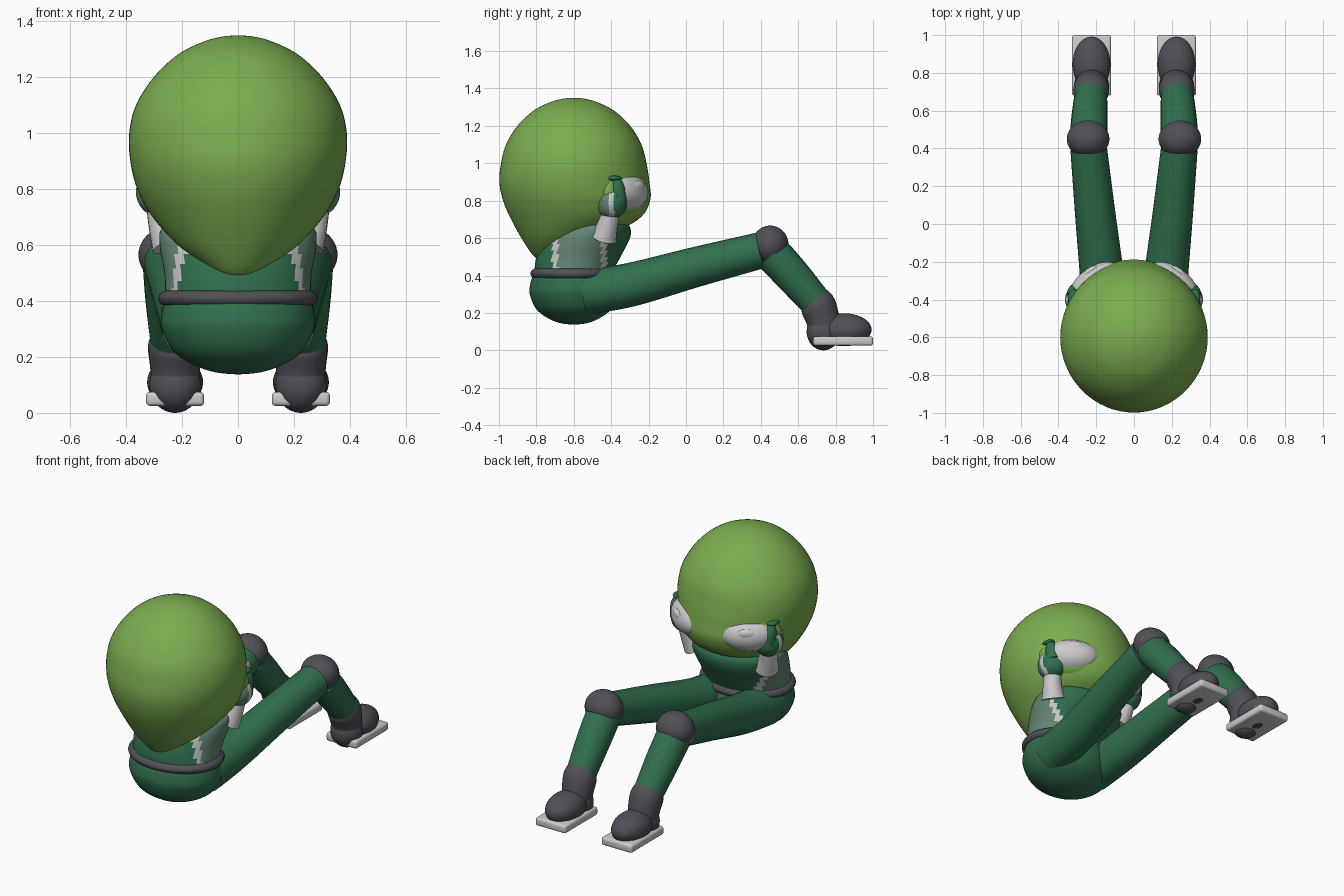
import bpy, bmesh, math
from mathutils import Vector

if "Cube" in bpy.data.objects:
    bpy.data.objects.remove(bpy.data.objects["Cube"])


def material(name, rgb):
    m = bpy.data.materials.new(name)
    m.diffuse_color = (*rgb, 1)
    m.use_nodes = True
    m.node_tree.nodes["Principled BSDF"].inputs["Base Color"].default_value = m.diffuse_color
    return m


LIME = material("lime skin", (0.20, 0.42, 0.08))
GREEN = material("suit green", (0.03, 0.16, 0.075))
PANEL = material("panel green", (0.13, 0.24, 0.17))
DARK = material("dark grey", (0.08, 0.08, 0.095))
WHITE = material("white", (0.68, 0.68, 0.68))


def finish(name, bm, mats):
    bmesh.ops.recalc_face_normals(bm, faces=bm.faces)
    me = bpy.data.meshes.new(name)
    bm.to_mesh(me)
    bm.free()
    ob = bpy.data.objects.new(name, me)
    bpy.context.collection.objects.link(ob)
    for m in mats:
        me.materials.append(m)
    for p in me.polygons:
        p.use_smooth = True
    return ob


def ellipsoid(name, loc, size, mat, rot=(0, 0, 0)):
    bm = bmesh.new()
    bmesh.ops.create_uvsphere(bm, u_segments=40, v_segments=24, radius=1)
    ob = finish(name, bm, [mat])
    ob.location, ob.scale, ob.rotation_euler = loc, size, rot
    return ob


def spline(rows, steps=6):
    """Smooth in-between rows through the given ones."""
    rows = [Vector(r) for r in rows]
    out = []
    for i in range(len(rows) - 1):
        a, b = rows[max(i - 1, 0)], rows[i]
        c, d = rows[i + 1], rows[min(i + 2, len(rows) - 1)]
        for k in range(steps):
            t = k / steps
            out.append(0.5 * (2 * b + (c - a) * t + (2 * a - 5 * b + 4 * c - d) * t ** 2
                              + (3 * b - a - 3 * c + d) * t ** 3))
    return out + [rows[-1]]


def loft(name, rows, mats, seg=64):
    """Stack of ellipses: each row is z, centre y, x radius, y radius."""
    bm = bmesh.new()
    rings = []
    for z, cy, rx, ry in spline(rows):
        rings.append([bm.verts.new((rx * math.cos(2 * math.pi * i / seg),
                                    cy + ry * math.sin(2 * math.pi * i / seg), z))
                      for i in range(seg)])
    for a, b in zip(rings, rings[1:]):
        for i in range(seg):
            j = (i + 1) % seg
            bm.faces.new((a[i], a[j], b[j], b[i]))
    bm.faces.new(rings[0])
    bm.faces.new(rings[-1])
    return finish(name, bm, mats)


def tube(name, points, mat):
    """Rounded limb through points x, y, z, radius."""
    cu = bpy.data.curves.new(name, 'CURVE')
    cu.dimensions = '3D'
    cu.bevel_depth, cu.bevel_resolution, cu.use_fill_caps = 1, 8, True
    sp = cu.splines.new('POLY')
    rows = spline(points)
    sp.points.add(len(rows) - 1)
    for p, r in zip(sp.points, rows):
        p.co, p.radius = (r[0], r[1], r[2], 1), r[3]
    sp.use_smooth = True
    cu.materials.append(mat)
    ob = bpy.data.objects.new(name, cu)
    bpy.context.collection.objects.link(ob)
    return ob


def stripe(ob, lo, hi, trim, min_x=0):
    """Pale band in y between lo and hi, with white trim at its edges."""
    for p in ob.data.polygons:
        c = ob.matrix_basis @ p.center
        if abs(c.x) > min_x and lo - trim < c.y < hi + trim:
            p.material_index = 1 if lo + trim < c.y < hi - trim else 2


# Egg-shaped head leaning over the torso
loft("head", [(0.48, -0.77, 0.005, 0.005), (0.495, -0.755, 0.06, 0.05), (0.53, -0.725, 0.12, 0.11),
              (0.60, -0.665, 0.215, 0.215), (0.70, -0.595, 0.305, 0.34), (0.80, -0.585, 0.36, 0.393),
              (0.90, -0.597, 0.385, 0.401), (1.0, -0.6, 0.389, 0.389), (1.1, -0.6, 0.365, 0.362),
              (1.2, -0.6, 0.302, 0.302), (1.28, -0.6, 0.217, 0.217), (1.325, -0.6, 0.13, 0.13),
              (1.345, -0.6, 0.06, 0.06), (1.35, -0.6, 0.005, 0.005)], [LIME])

# Torso with pale side panels
torso = loft("torso", [(0.36, -0.6, 0.26, 0.21), (0.42, -0.6, 0.26, 0.21), (0.5, -0.575, 0.263, 0.225),
                       (0.6, -0.53, 0.28, 0.23), (0.66, -0.50, 0.272, 0.2), (0.7, -0.48, 0.2, 0.14)],
             [GREEN, PANEL, WHITE])
stripe(torso, -0.70, -0.44, 0.015, 0.12)

# Pelvis and belt
loft("pelvis", [(0.138, -0.6, 0.01, 0.01), (0.145, -0.6, 0.08, 0.07), (0.17, -0.6, 0.155, 0.135),
                (0.22, -0.6, 0.23, 0.2), (0.3, -0.6, 0.272, 0.235), (0.36, -0.6, 0.272, 0.232),
                (0.41, -0.6, 0.26, 0.215)], [GREEN])
loft("belt", [(0.38, -0.6, 0.25, 0.2), (0.39, -0.6, 0.275, 0.222), (0.41, -0.6, 0.285, 0.232),
              (0.43, -0.6, 0.275, 0.222), (0.44, -0.6, 0.25, 0.2)], [DARK])

for side, s in (("left", -1), ("right", 1)):
    # Eye, its lid and pupil
    turn = (0, 0, -s * math.radians(36))
    ellipsoid(side + "_eyelid", (s * 0.19, -0.335, 0.85), (0.19, 0.085, 0.13), LIME, turn)
    ellipsoid(side + "_eye", (s * 0.2, -0.325, 0.845), (0.16, 0.1, 0.1), WHITE, turn)
    ellipsoid(side + "_pupil", (s * 0.235, -0.255, 0.875), (0.055, 0.022, 0.03), WHITE, turn)

    # Small raised arm beside the eye
    tube(side + "_arm", [(s * 0.24, -0.44, 0.6, 0.07), (s * 0.265, -0.42, 0.67, 0.055),
                         (s * 0.28, -0.4, 0.76, 0.05)], WHITE)
    hand = ellipsoid(side + "_hand", (s * 0.282, -0.4, 0.79), (0.083, 0.085, 0.088), GREEN)
    hand.data.materials.append(PANEL)
    hand.data.materials.append(WHITE)
    for p in hand.data.polygons:
        p.material_index = 1 if p.center.y < -0.15 else (2 if p.center.y < 0.2 else 0)
    tube(side + "_thumb", [(s * 0.305, -0.36, 0.8, 0.045), (s * 0.315, -0.365, 0.87, 0.038),
                           (s * 0.315, -0.38, 0.92, 0.02)], GREEN)
    ellipsoid(side + "_finger", (s * 0.32, -0.39, 0.92), (0.03, 0.045, 0.015), GREEN)

    # Leg stretched out behind, bent at the knee
    tube(side + "_thigh", [(s * 0.155, -0.55, 0.31, 0.12), (s * 0.168, -0.3, 0.35, 0.117),
                           (s * 0.205, 0.05, 0.445, 0.107), (s * 0.24, 0.4, 0.535, 0.097)], GREEN)
    ellipsoid(side + "_knee", (s * 0.243, 0.45, 0.565), (0.113, 0.098, 0.102), DARK)
    tube(side + "_shin", [(s * 0.24, 0.46, 0.52, 0.1), (s * 0.235, 0.57, 0.4, 0.096),
                          (s * 0.228, 0.7, 0.25, 0.085)], GREEN)

    # Boot and flat sole
    tube(side + "_boot_cuff", [(s * 0.228, 0.675, 0.285, 0.08), (s * 0.227, 0.705, 0.24, 0.095),
                               (s * 0.225, 0.73, 0.17, 0.09), (s * 0.225, 0.74, 0.11, 0.085)], DARK)
    ellipsoid(side + "_heel", (s * 0.225, 0.735, 0.1), (0.092, 0.09, 0.1), DARK)
    ellipsoid(side + "_toe", (s * 0.225, 0.845, 0.11), (0.1, 0.147, 0.088), DARK)
    bm = bmesh.new()
    bmesh.ops.create_cube(bm, size=1)
    bmesh.ops.scale(bm, vec=(0.208, 0.32, 0.05), verts=bm.verts)
    bmesh.ops.bevel(bm, geom=bm.edges[:], offset=0.014, segments=3, affect='EDGES', profile=0.5)
    finish(side + "_sole", bm, [WHITE]).location = (s * 0.225, 0.84, 0.05)
